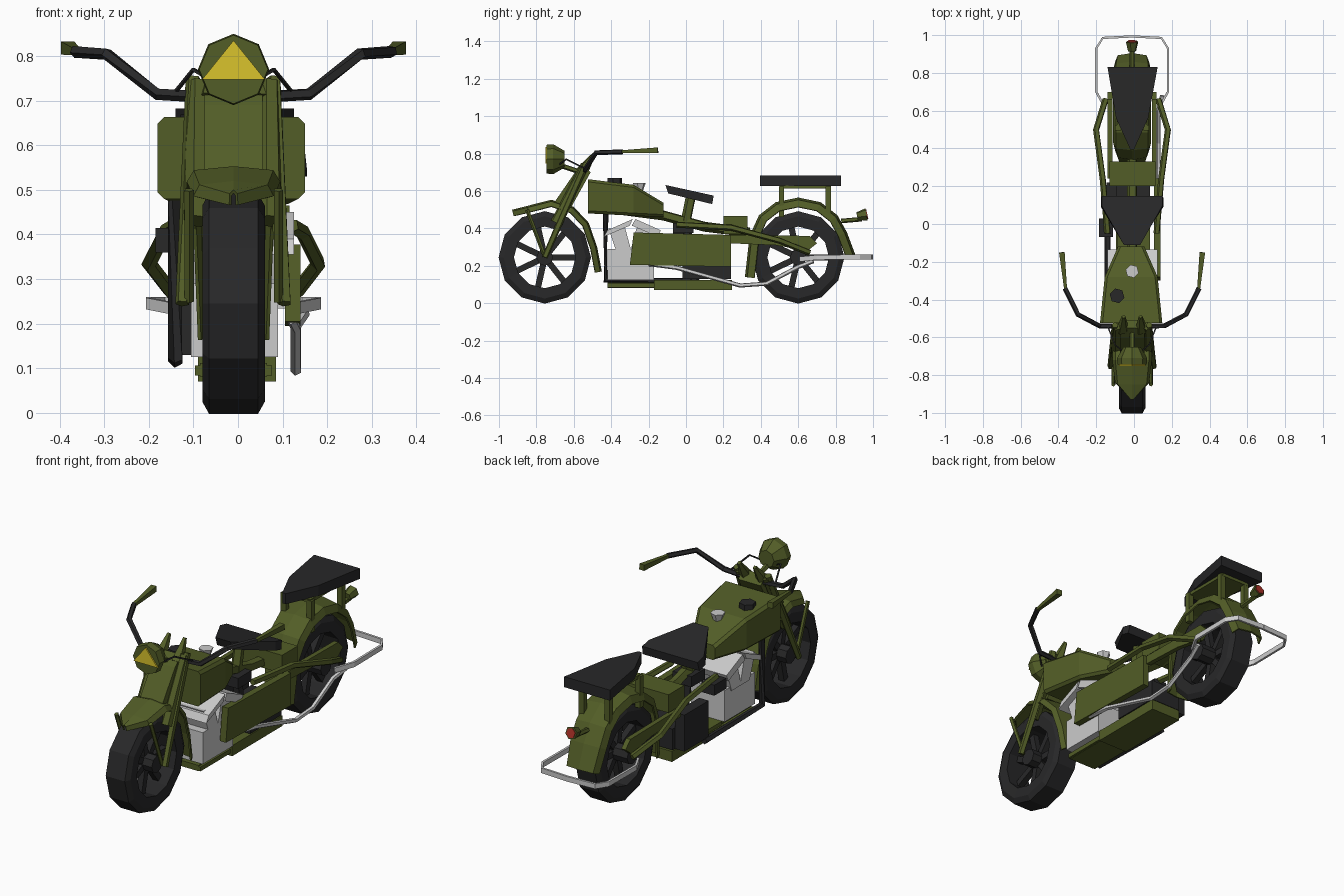
import bpy, bmesh
from math import sin, cos, pi
from mathutils import Vector as V

if "Cube" in bpy.data.objects:
    bpy.data.objects.remove(bpy.data.objects["Cube"])

def mat(name, c):
    m = bpy.data.materials.new(name)
    m.diffuse_color = (*c, 1)
    m.use_nodes = True
    m.node_tree.nodes["Principled BSDF"].inputs["Base Color"].default_value = m.diffuse_color
    return m

GREEN = mat("olive", (0.085, 0.11, 0.02))
BLACK = mat("black", (0.021, 0.021, 0.022))
YELLOW = mat("yellow", (0.7, 0.55, 0.025))
RED = mat("red", (0.4, 0.03, 0.02))
GREY = None
CX = -0.01  # centre line of the machine

def loft(name, rings, m, closed=False):
    """Skin equal-length rings; cap the ends or close into a loop."""
    bm = bmesh.new()
    vs = [[bm.verts.new(p) for p in r] for r in rings]
    n = len(rings[0])
    for i in range(len(vs) if closed else len(vs) - 1):
        a, b = vs[i], vs[(i + 1) % len(vs)]
        for j in range(n):
            bm.faces.new((a[j], a[(j + 1) % n], b[(j + 1) % n], b[j]))
    if not closed:
        bm.faces.new(vs[0])
        bm.faces.new(vs[-1])
    bmesh.ops.recalc_face_normals(bm, faces=bm.faces)
    me = bpy.data.meshes.new(name)
    bm.to_mesh(me)
    bm.free()
    if m:
        me.materials.append(m)
    ob = bpy.data.objects.new(name, me)
    bpy.context.collection.objects.link(ob)
    return ob

def side(name, yz, x0, x1, m):   # side profile extruded across x
    return loft(name, [[(x, y, z) for y, z in yz] for x in (x0, x1)], m)

def plan(name, xy, z0, z1, m):   # plan outline extruded up
    return loft(name, [[(x, y, z) for x, y in xy] for z in (z0, z1)], m)

def box(name, x0, x1, y0, y1, z0, z1, m):
    return plan(name, [(x0, y0), (x1, y0), (x1, y1), (x0, y1)], z0, z1, m)

def tube(name, pts, r, m, n=5, h=None):
    """Sweep along points; r is one radius or a list; h makes a flat strap of height h."""
    pts = [V(p) for p in pts]
    rings = []
    for i, p in enumerate(pts):
        t = (pts[min(i + 1, len(pts) - 1)] - pts[max(i - 1, 0)]).normalized()
        u = t.cross(V((0, 0, 1)) if abs(t.z) < 0.95 else V((1, 0, 0))).normalized()
        w = u.cross(t)
        q = r[i] if isinstance(r, (list, tuple)) else r
        if h:
            rings.append([p + u * q * a + w * h * b for a, b in ((-1, -1), (1, -1), (1, 1), (-1, 1))])
        else:
            rings.append([p + (u * cos(k * 2 * pi / n + pi / 4) + w * sin(k * 2 * pi / n + pi / 4)) * q
                          for k in range(n)])
    return loft(name, rings, m)

def fender(name, stations, drop):
    """Mudguard from (y, z, half width) stations with turned-down edges."""
    bm = bmesh.new()
    rows = []
    for i, (y, z, w) in enumerate(stations):
        a, b = stations[max(i - 1, 0)], stations[min(i + 1, len(stations) - 1)]
        t = V((0, b[0] - a[0], b[1] - a[1])).normalized()
        inward = V((0, t.z, -t.y)) * drop
        p = V((CX, y, z))
        rows.append([bm.verts.new(p + V((k * w, 0, 0)) + inward * e)
                     for k, e in ((-1, 1), (-0.85, 0.25), (0, 0), (0.85, 0.25), (1, 1))])
    for a, b in zip(rows, rows[1:]):
        for j in range(4):
            bm.faces.new((a[j], a[j + 1], b[j + 1], b[j]))
    me = bpy.data.meshes.new(name)
    bm.to_mesh(me)
    bm.free()
    me.materials.append(GREEN)
    ob = bpy.data.objects.new(name, me)
    bpy.context.collection.objects.link(ob)
    s = ob.modifiers.new("thickness", "SOLIDIFY")
    s.thickness = 0.008

# Wheels: 12-sided tyre, hub and seven spokes
def wheel(name, cy, hub_w):
    cz = 0.245
    prof = [(-0.068, 0.165), (-0.07, 0.22), (-0.055, 0.247), (0.055, 0.247), (0.07, 0.22), (0.068, 0.165)]
    loft(name + "_tyre", [[(CX + x, cy + r * cos(k * pi / 6), cz + r * sin(k * pi / 6)) for x, r in prof]
                          for k in range(12)], BLACK, True)
    tube(name + "_hub", [(CX - hub_w, cy, cz), (CX + hub_w, cy, cz)], 0.045, BLACK, 8)
    for k in range(7):
        c, s = cos(k * 2 * pi / 7), sin(k * 2 * pi / 7)
        tube(f"{name}_spoke_{k}", [(CX, cy + r * c, cz + r * s) for r in (0.03, 0.185)], 0.023, BLACK, 4)

wheel("front_wheel", -0.755, 0.07)
wheel("rear_wheel", 0.6, 0.10)

# Mudguards
fender("front_mudguard", [(-0.93, 0.50, 0.01), (-0.85, 0.52, 0.09), (-0.72, 0.553, 0.105), (-0.60, 0.515, 0.105),
                          (-0.52, 0.43, 0.09), (-0.475, 0.30, 0.085), (-0.45, 0.17, 0.08)], 0.035)
fender("rear_mudguard", [(0.315, 0.14, 0.08), (0.34, 0.36, 0.09), (0.39, 0.47, 0.10), (0.48, 0.54, 0.10),
                         (0.60, 0.565, 0.10), (0.72, 0.54, 0.10), (0.81, 0.47, 0.10), (0.86, 0.38, 0.10),
                         (0.905, 0.26, 0.09)], 0.05)

# Parts on both sides
for s, tag in ((-1, "left"), (1, "right")):
    X = lambda d: CX + s * d
    tube("fork_leg_" + tag, [(X(0.115), -0.755, 0.245), (X(0.105), -0.68, 0.42), (X(0.09), -0.535, 0.75)],
         [0.016, 0.018, 0.018], GREEN)
    tube("fork_cover_" + tag, [(X(0.082), -0.695, 0.43), (X(0.08), -0.54, 0.74)], [0.03, 0.024], GREEN, 6)
    tube("mudguard_stay_" + tag, [(X(0.1), -0.755, 0.25), (X(0.1), -0.85, 0.50)], 0.011, GREEN)
    tube("handlebar_" + tag, [(CX, -0.54, 0.705), (X(0.17), -0.54, 0.715), (X(0.285), -0.48, 0.805),
                              (X(0.355), -0.34, 0.81)], 0.014, BLACK, 5)
    tube("grip_" + tag, [(X(0.352), -0.345, 0.81), (X(0.372), -0.15, 0.818)], [0.011, 0.021], GREEN, 4)
    tube("cable_" + tag, [(X(0.04), -0.68, 0.74), (X(0.09), -0.64, 0.77), (X(0.13), -0.54, 0.72)], 0.005, BLACK, 4)
    tube("fork_cap_" + tag, [(X(0.05), -0.56, 0.70), (X(0.045), -0.49, 0.80)], [0.035, 0.01], GREEN, 5)
    tube("rear_stay_" + tag, [(X(0.13), -0.05, 0.42), (X(0.155), 0.24, 0.405), (X(0.19), 0.5, 0.335),
                              (X(0.14), 0.66, 0.27)], 0.017, GREEN)
    side("swing_arm_" + tag, [(0.24, 0.365), (0.66, 0.36), (0.70, 0.32), (0.65, 0.28), (0.48, 0.31), (0.24, 0.32)],
         X(0.105), X(0.13), GREEN)
    tube("wrap_rail_" + tag, [(X(0.14), 0.61, 0.235), (X(0.19), 0.70, 0.245), (X(0.19), 0.93, 0.247),
                              (X(0.155), 0.985, 0.247), (CX, 0.993, 0.247)], 0.006, GREY, h=0.013)
    for y in (0.51, 0.76):
        box("pillion_leg_" + tag, X(0.06), X(0.09), y - 0.014, y + 0.014, 0.46, 0.625, GREEN)
    tube("bottom_rail_" + tag, [(X(0.075), -0.42, 0.095), (X(0.075), 0.0, 0.095)], 0.016, GREEN, 4)

# Steering head and headlamp
side("steering_head", [(-0.71, 0.53), (-0.60, 0.69), (-0.55, 0.74), (-0.51, 0.70), (-0.61, 0.52)],
     CX - 0.065, CX + 0.065, GREEN)
tube("headlamp", [(CX, -0.745, 0.77), (CX, -0.71, 0.77), (CX, -0.65, 0.77)], [0.077, 0.08, 0.045], GREEN, 8)
tube("headlamp_bracket", [(CX, -0.68, 0.74), (CX, -0.56, 0.70)], 0.014, GREEN)
side("headlamp_lens", [(0, 0), (1, 0), (1, 1)], 0, 1, YELLOW).hide_render = True
bpy.data.objects.remove(bpy.data.objects["headlamp_lens"])
loft("headlamp_lens", [[(CX - 0.07, y, 0.748), (CX + 0.07, y, 0.748), (CX, y, 0.835)] for y in (-0.752, -0.74)], YELLOW)

# Fuel tank with caps
def tank_ring(y, w, z0, z1):
    x, c = -0.015, 0.014
    return [(x - w, y, z0 + c), (x - w + c, y, z0), (x + w - c, y, z0), (x + w, y, z0 + c),
            (x + w, y, z1 - c), (x + w - c, y, z1), (x - w + c, y, z1), (x - w, y, z1 - c)]

tank = loft("fuel_tank", [tank_ring(-0.525, 0.165, 0.48, 0.663), tank_ring(-0.28, 0.14, 0.468, 0.633),
                          tank_ring(-0.12, 0.07, 0.46, 0.537)], GREEN)
tube("filler_cap", [(CX, -0.25, 0.60), (CX, -0.25, 0.643)], [0.02, 0.036], GREY, 6)
tube("tank_gauge", [(-0.09, -0.38, 0.63), (-0.09, -0.38, 0.669)], 0.04, BLACK, 6)

# Engine with two leaning cylinders
box("crankcase", -0.105, 0.09, -0.42, -0.17, 0.125, 0.29, GREY)
for name, y0, y1 in (("front_cylinder", -0.33, -0.37), ("rear_cylinder", -0.26, -0.22)):
    d = -1 if y1 < y0 else 1
    side(name, [(y0 - 0.04, 0.27), (y0 + 0.04, 0.27), (y1 + 0.045, 0.40), (y1 - 0.045, 0.40)], -0.11, 0.09, GREY)
    side(name + "_head", [(y1 - 0.07, 0.385 + d * 0.03), (y1 + 0.07, 0.385 - d * 0.03),
                          (y1 + 0.085, 0.42 - d * 0.03), (y1 - 0.05, 0.445 + d * 0.03 - 0.025)], -0.14, 0.125, GREY)
box("gearbox", -0.09, 0.085, -0.02, 0.24, 0.13, 0.24, BLACK)
box("drive_cover", -0.145, -0.09, 0.02, 0.22, 0.13, 0.32, BLACK)
box("air_cleaner", -0.185, -0.11, -0.07, 0.03, 0.36, 0.415, BLACK)

# Frame, side panel, skid plate and toolbox
tube("left_frame_tube", [(-0.14, -0.43, 0.48), (-0.14, -0.43, 0.125), (-0.14, 0.05, 0.118)], 0.017, BLACK)
tube("backbone", [(CX, -0.5, 0.52), (CX, -0.12, 0.47), (CX, 0.1, 0.41), (CX, 0.34, 0.38)], 0.028, GREEN)
tube("seat_tube", [(CX, 0.0, 0.42), (CX, 0.05, 0.10)], 0.025, BLACK)
side("side_panel", [(-0.30, 0.205), (0.24, 0.195), (0.24, 0.365), (-0.28, 0.378)], 0.105, 0.14, GREEN)
box("skid_plate", -0.09, 0.085, -0.17, 0.245, 0.07, 0.125, GREEN)
box("front_skid", -0.085, 0.065, -0.42, -0.17, 0.082, 0.112, GREEN)
box("toolbox", -0.13, 0.115, 0.20, 0.33, 0.37, 0.465, GREEN)

# Saddle on a post
loft("saddle", [[(CX - w, y, z), (CX + w, y, z), (CX + w * 0.97, y + k, z + 0.045), (CX - w * 0.97, y + k, z + 0.045)]
                for y, z, w, k in ((-0.095, 0.587, 0.045, -0.015), (0.09, 0.542, 0.165, 0.005),
                                   (0.14, 0.53, 0.165, 0.008))], BLACK)
tube("saddle_post", [(CX, -0.01, 0.39), (CX, 0.025, 0.56)], 0.028, GREEN)
box("saddle_post_base", -0.06, 0.05, -0.07, 0.04, 0.375, 0.43, BLACK)

# Pillion seat and its carrier
plan("pillion_seat", [(-0.02, 0.395), (0.0, 0.395), (0.075, 0.56), (0.125, 0.83), (-0.14, 0.83), (-0.095, 0.56)],
     0.628, 0.683, BLACK)
box("pillion_carrier", -0.09, 0.07, 0.50, 0.775, 0.612, 0.63, GREEN)

# Tail lamp
tube("tail_lamp_arm", [(CX, 0.83, 0.44), (CX, 0.94, 0.45)], 0.013, GREEN)
tube("tail_lamp", [(CX, 0.915, 0.465), (CX, 0.965, 0.475)], [0.022, 0.034], GREEN, 6)
tube("tail_lamp_lens", [(CX, 0.96, 0.474), (CX, 0.969, 0.476)], 0.026, RED, 6)

# Exhaust pipe
tube("exhaust", [(0.12, -0.20, 0.21), (0.13, -0.05, 0.19), (0.13, 0.29, 0.095), (0.13, 0.43, 0.105),
                 (0.13, 0.60, 0.195), (0.15, 0.68, 0.225)], 0.012, GREY, 5)
